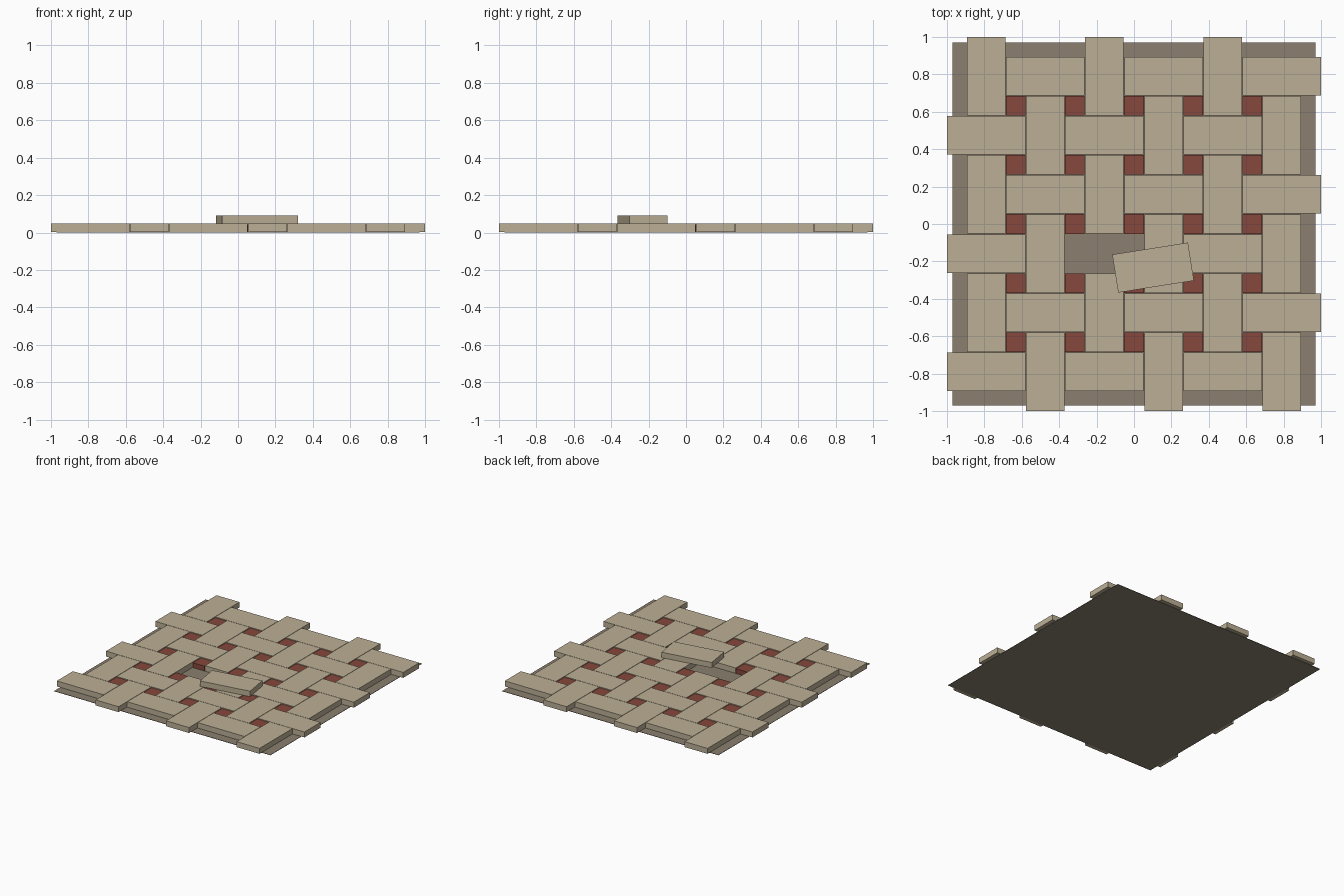
import bpy, math

if "Cube" in bpy.data.objects:
    bpy.data.objects.remove(bpy.data.objects["Cube"])

PITCH, LENGTH, WIDTH = 0.316, 0.42, 0.206
BED, TOP = 0.003, 0.047
N = 6


def material(name, rgb):
    m = bpy.data.materials.new(name)
    m.diffuse_color = (*rgb, 1)
    m.use_nodes = True
    m.node_tree.nodes["Principled BSDF"].inputs["Base Color"].default_value = m.diffuse_color
    return m


tan = material("tan_stone", (0.50, 0.43, 0.30))
brown = material("brown_mortar", (0.26, 0.215, 0.162))
red = material("red_clay", (0.24, 0.065, 0.045))


def block(name, x, y, z0, z1, sx, sy, mat, angle=0.0):
    bpy.ops.mesh.primitive_cube_add(size=1, location=(x, y, (z0 + z1) / 2))
    ob = bpy.context.object
    ob.name = name
    ob.scale = (sx, sy, z1 - z0)
    ob.rotation_euler.z = math.radians(angle)
    ob.data.materials.append(mat)
    return ob


# Mortar bed under the paving
block("mortar_bed", 0, 0, 0, BED, 1.94, 1.94, brown)

# Basket-weave bricks, alternating direction, with one gap
for row in range(N):
    for col in range(N):
        x = (col - (N - 1) / 2) * PITCH
        y = ((N - 1) / 2 - row) * PITCH
        if (col, row) == (2, 3):
            continue
        if (row + col) % 2:
            block("brick_across", x, y, BED, TOP, LENGTH, WIDTH, tan)
        else:
            block("brick_along", x, y, BED, TOP, WIDTH, LENGTH, tan)

# Small square tiles between the bricks
for row in range(-2, 3):
    for col in range(-2, 3):
        block("square_tile", col * PITCH, row * PITCH, BED, 0.042, 0.105, 0.105, red)

# Lifted brick lying askew on the paving
block("loose_brick", 0.102, -0.233, TOP, 0.091, 0.41, WIDTH, tan, 9)
